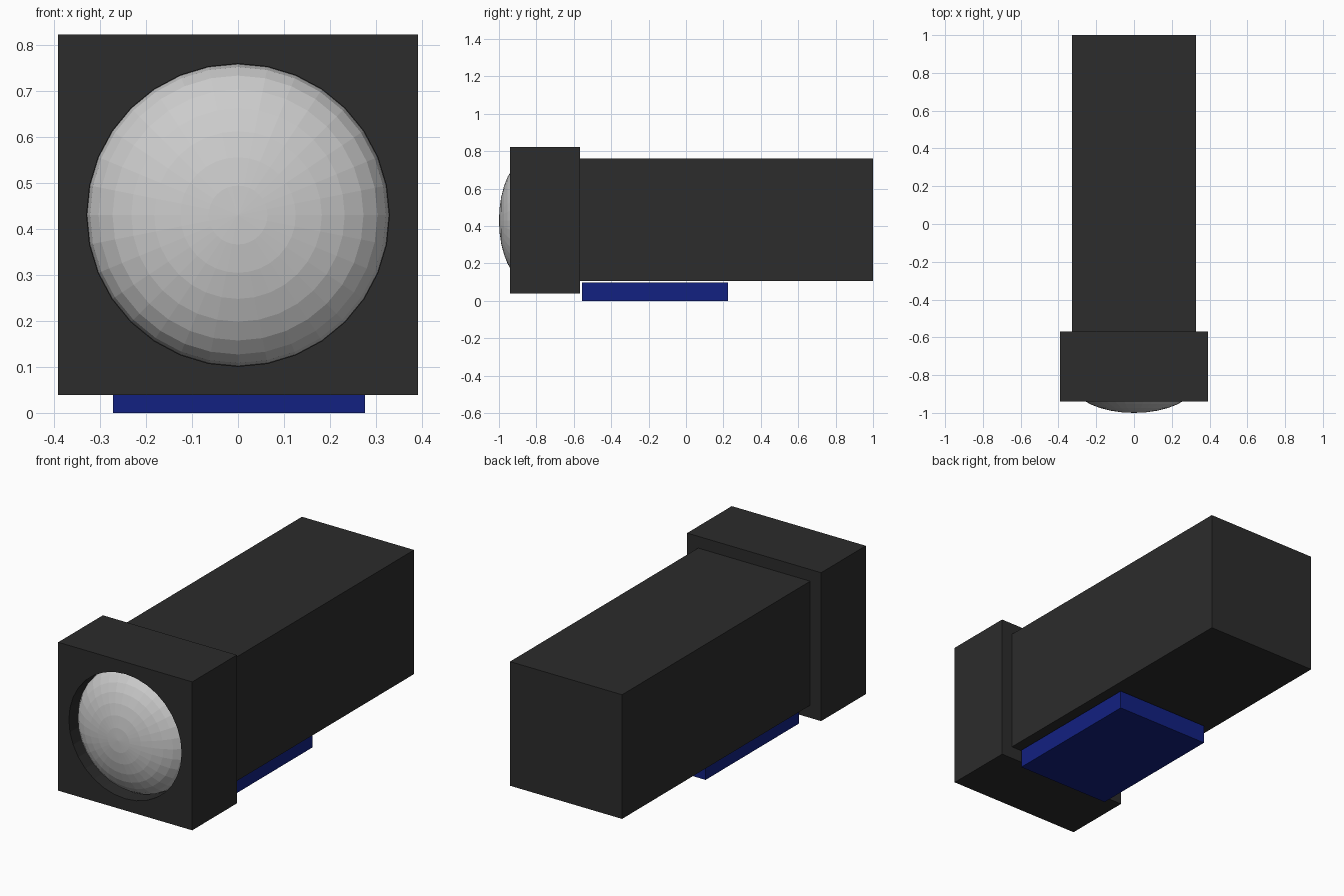
import bpy
from math import radians

if "Cube" in bpy.data.objects:
    bpy.data.objects.remove(bpy.data.objects["Cube"])

CENTRE_Z = 0.43
LENS_R = 0.328


def material(name, rgb):
    mat = bpy.data.materials.new(name)
    mat.diffuse_color = (*rgb, 1)
    mat.use_nodes = True
    mat.node_tree.nodes["Principled BSDF"].inputs["Base Color"].default_value = mat.diffuse_color
    return mat


def box(name, x, y, z, mat):
    """Box from (min, max) ranges on each axis."""
    ranges = (x, y, z)
    bpy.ops.mesh.primitive_cube_add(size=1, location=[(a + b) / 2 for a, b in ranges])
    ob = bpy.context.object
    ob.name = name
    ob.scale = [b - a for a, b in ranges]
    bpy.ops.object.transform_apply(location=False, rotation=False, scale=True)
    ob.data.materials.append(mat)
    return ob


black = material("black_casing", (0.025, 0.025, 0.025))
blue = material("blue_mount", (0.006, 0.015, 0.22))

# Camera casing, front hood and mounting plate
box("camera_body", (-0.327, 0.327), (-0.568, 1.0), (0.105, 0.76), black)
hood = box("front_hood", (-0.391, 0.391), (-0.94, -0.568), (0.039, 0.822), black)
box("mounting_plate", (-0.272, 0.276), (-0.555, 0.225), (0.0, 0.098), blue)

# Round recess in the hood
bpy.ops.mesh.primitive_cylinder_add(vertices=32, radius=LENS_R + 0.001, depth=0.3,
                                    location=(0, -0.99, CENTRE_Z),
                                    rotation=(radians(90), 0, 0))
cutter = bpy.context.object
cutter.name = "recess_cutter"
cutter.hide_render = True
cutter.hide_set(True)
cut = hood.modifiers.new("recess", 'BOOLEAN')
cut.operation = 'DIFFERENCE'
cut.solver = 'EXACT'
cut.object = cutter

# Flattened dome lens sitting in the recess, poles along y
bpy.ops.mesh.primitive_uv_sphere_add(segments=32, ring_count=16, radius=LENS_R,
                                     location=(0, -0.842, CENTRE_Z),
                                     rotation=(radians(90), 0, 0))
lens = bpy.context.object
lens.name = "lens"
lens.scale.z = 0.158 / LENS_R
bpy.ops.object.transform_apply(location=False, rotation=True, scale=True)
